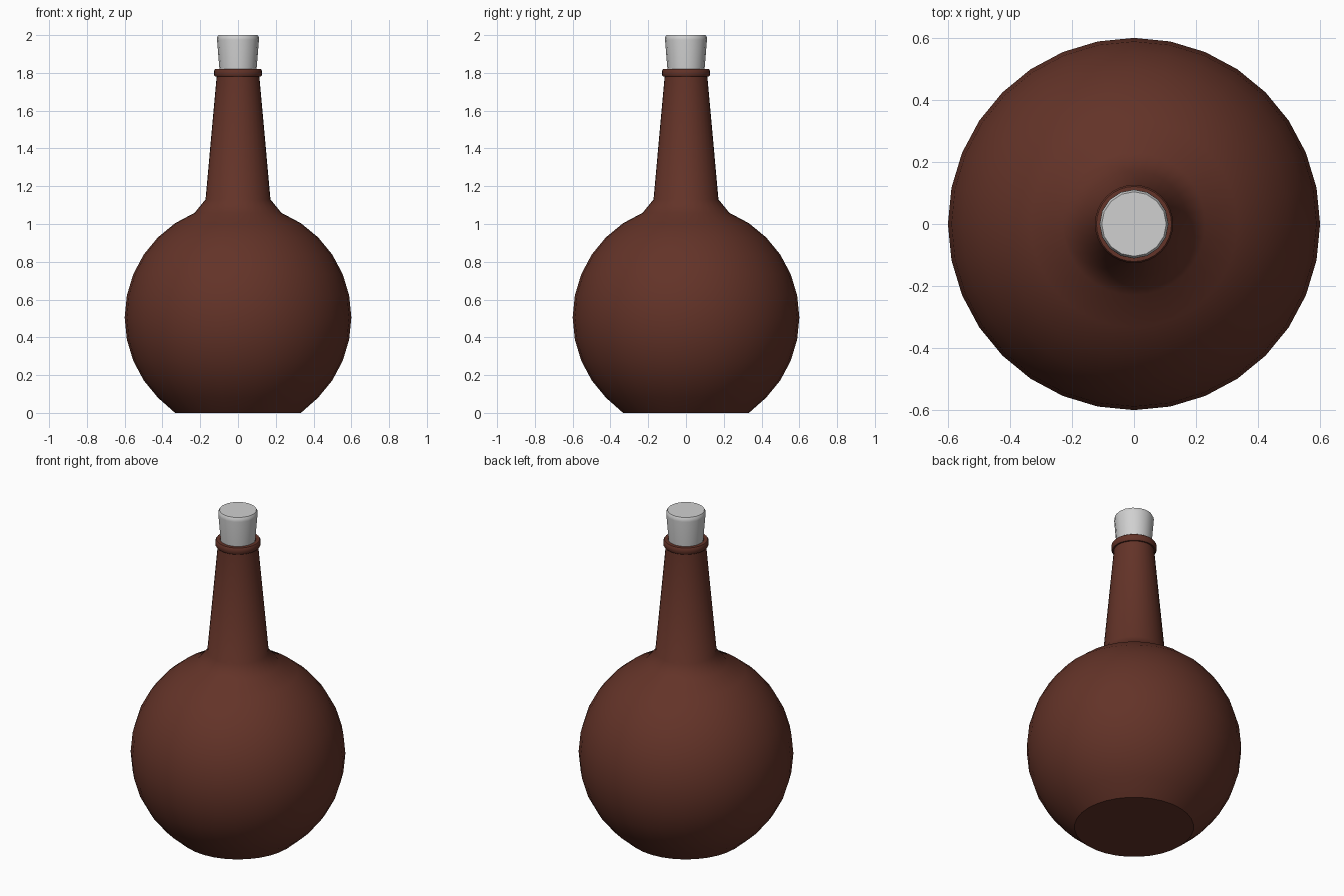
import bpy, bmesh, math

if "Cube" in bpy.data.objects:
    bpy.data.objects.remove(bpy.data.objects["Cube"])

def material(name, rgb):
    m = bpy.data.materials.new(name)
    m.diffuse_color = (*rgb, 1)
    m.use_nodes = True
    m.node_tree.nodes["Principled BSDF"].inputs["Base Color"].default_value = m.diffuse_color
    return m

def lathe(name, profile, sides, mat, angle=35):
    """Revolve (radius, height) points round z; radius 0 closes with a pole."""
    bm = bmesh.new()
    rings = []
    for r, z in profile:
        if r == 0:
            rings.append([bm.verts.new((0, 0, z))] * sides)
        else:
            rings.append([bm.verts.new((r * math.cos(2 * math.pi * i / sides),
                                        r * math.sin(2 * math.pi * i / sides), z))
                          for i in range(sides)])
    for a, b in zip(rings, rings[1:]):
        for i in range(sides):
            j = (i + 1) % sides
            quad = list(dict.fromkeys((a[i], a[j], b[j], b[i])))
            bm.faces.new(quad)
    bmesh.ops.recalc_face_normals(bm, faces=bm.faces)
    mesh = bpy.data.meshes.new(name)
    bm.to_mesh(mesh)
    bm.free()
    mesh.materials.append(mat)
    ob = bpy.data.objects.new(name, mesh)
    bpy.context.collection.objects.link(ob)
    bpy.ops.object.select_all(action='DESELECT')
    ob.select_set(True)
    bpy.context.view_layer.objects.active = ob
    bpy.ops.object.shade_smooth_by_angle(angle=math.radians(angle))
    return ob

brown = material("brown_glass", (0.125, 0.033, 0.021))
grey = material("grey_cork", (0.63, 0.63, 0.63))

# Bottle: flat base, spherical body, tapering neck and rounded lip
body = [(0, 0)]
for k in range(-5, 7):
    if k == -5:
        body.append((0.333, 0))
        continue
    a = math.radians(11.25 * k)
    body.append((0.6 * math.cos(a), 0.505 + 0.6 * math.sin(a)))
neck = [(0.172, 1.13), (0.113, 1.78)]
lip = [(0.121, 1.78), (0.126, 1.787), (0.126, 1.813), (0.121, 1.82),
       (0.1, 1.82), (0.096, 1.80), (0, 1.80)]
lathe("bottle", body + neck + lip, 32, brown, 40)

# Cork: flares upward, with a small bevel on top
lathe("cork", [(0, 1.79), (0.096, 1.79), (0.111, 1.975), (0.1105, 1.988),
               (0.104, 2.0), (0, 2.0)], 16, grey, 30)
